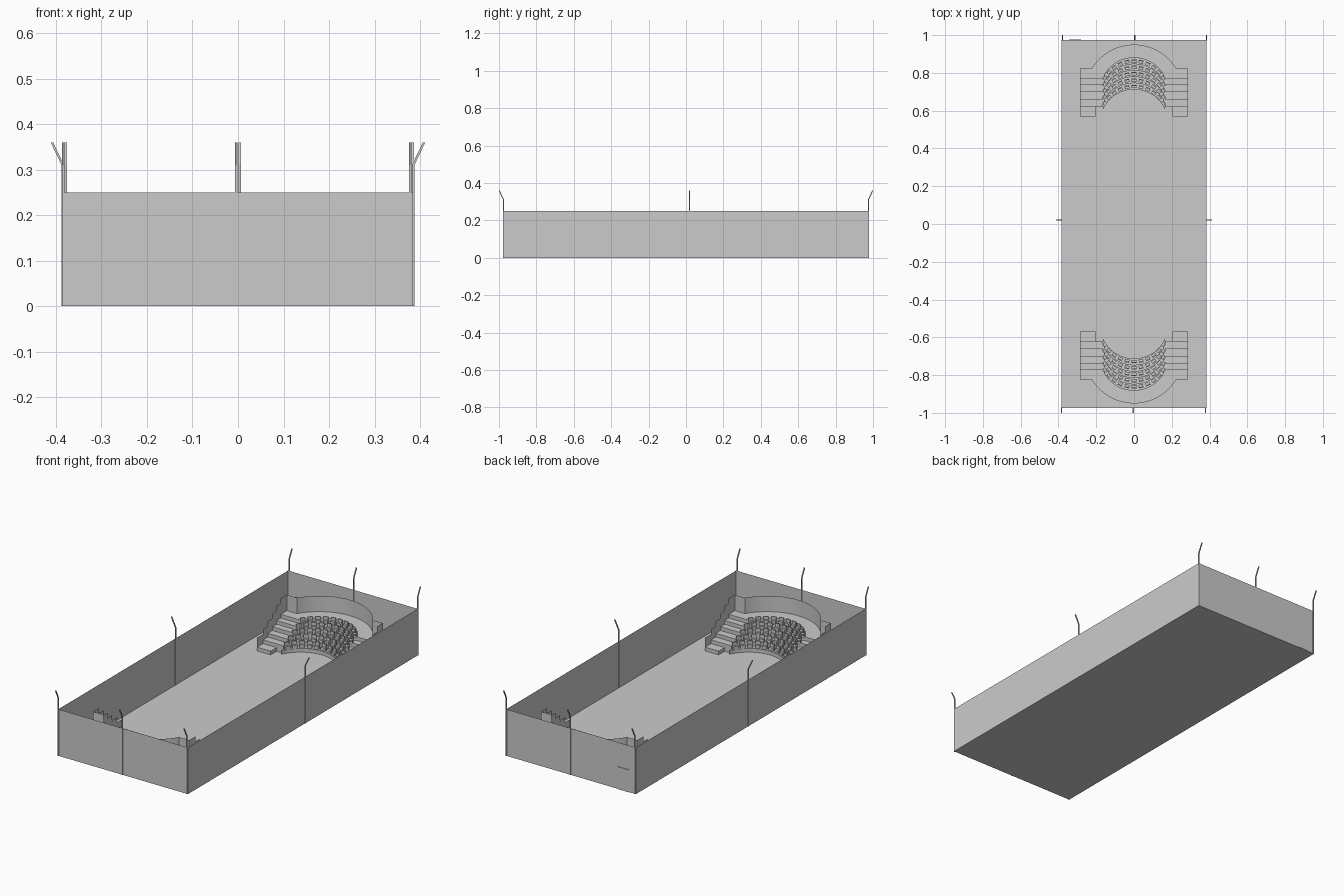
import bpy, bmesh
from math import sin, cos, asin, pi
from mathutils import Matrix, Vector

if "Cube" in bpy.data.objects:
    bpy.data.objects.remove(bpy.data.objects["Cube"])

HX, HY = 0.385, 0.975          # arena half sizes
R, HALF = 0.181, 0.165         # seating curve radius and half width
ANG = asin(HALF / R)
APEX = [0.712 + 0.0336 * i for i in range(6)]       # back-most point of each row
STEP_Y = [0.57, 0.62, 0.66, 0.70, 0.735, 0.77, 0.822]
RISE = 0.02


def make(name, bm, mirror=(False, False)):
    bmesh.ops.remove_doubles(bm, verts=bm.verts, dist=1e-5)
    bmesh.ops.recalc_face_normals(bm, faces=bm.faces)
    me = bpy.data.meshes.new(name)
    bm.to_mesh(me)
    bm.free()
    ob = bpy.data.objects.new(name, me)
    bpy.context.collection.objects.link(ob)
    if any(mirror):
        m = ob.modifiers.new("mirror", "MIRROR")
        m.use_axis = (mirror[0], mirror[1], False)
        m.use_mirror_merge = False
    return ob


def face(bm, pts):
    return bm.faces.new([bm.verts.new(p) for p in pts])


def box(bm, x0, x1, y0, y1, z0, z1):
    mat = Matrix.Translation(((x0 + x1) / 2, (y0 + y1) / 2, (z0 + z1) / 2))
    bmesh.ops.create_cube(bm, size=1, matrix=mat @ Matrix.Diagonal((x1 - x0, y1 - y0, z1 - z0, 1)))


def prism_x(bm, profile, x0, x1, mat=Matrix()):
    """Extrude a (y, z) profile along x, then place it."""
    f = face(bm, [mat @ Vector((x0, y, z)) for y, z in profile])
    ext = bmesh.ops.extrude_face_region(bm, geom=[f], use_keep_orig=True)
    verts = [g for g in ext["geom"] if isinstance(g, bmesh.types.BMVert)]
    bmesh.ops.translate(bm, verts=verts, vec=mat.to_3x3() @ Vector((x1 - x0, 0, 0)))


def arc(apex, r, ang, n):
    """Points of an arc from -x to +x whose furthest point is at y = apex."""
    return [(r * sin(t), apex - r + r * cos(t))
            for t in (-ang + 2 * ang * i / n for i in range(n + 1))]


# Open-topped arena shell
bm = bmesh.new()
c = [(-HX, -HY), (HX, -HY), (HX, HY), (-HX, HY)]
face(bm, [(x, y, 0) for x, y in c])
for a, b in zip(c, c[1:] + c[:1]):
    face(bm, [(*a, 0), (*b, 0), (*b, 0.25), (*a, 0.25)])
make("arena_floor_and_walls", bm)


# Fence posts with outward-leaning tips
def post(x, y, dx, dy):
    bm = bmesh.new()
    w = 0.0027
    rings = []
    for z, o in ((0, 0), (0.31, 0), (0.36, 0.024)):
        rings.append([bm.verts.new((x + dx * o + a * w, y + dy * o + b * w, z))
                      for a, b in ((-1, -1), (1, -1), (1, 1), (-1, 1))])
    for lo, hi in zip(rings, rings[1:]):
        for i in range(4):
            j = (i + 1) % 4
            bm.faces.new((lo[i], lo[j], hi[j], hi[i]))
    bm.faces.new(rings[0])
    bm.faces.new(rings[-1])
    make("fence_post", bm)


for s in (-1, 1):
    for x in (-0.384, -0.004, 0.379):
        post(-s * x, s * HY, 0, s)
    post(s * HX, 0.02, s, 0)

# Entrance door in the back wall
bm = bmesh.new()
box(bm, -0.345, -0.28, HY - 0.003, HY + 0.003, 0, 0.12)
make("entrance_door", bm)

# Curved seating terraces (a stepped profile swept along the arc)
bm = bmesh.new()
prof = []
for i, a in enumerate(APEX):
    prof += [(a, i * RISE), (a, (i + 1) * RISE)]
for (a0, z0), (a1, z1) in zip(prof, prof[1:]):
    p, q = arc(a0, R, ANG, 24), arc(a1, R, ANG, 24)
    for k in range(24):
        face(bm, [(*p[k], z0), (*p[k + 1], z0), (*q[k + 1], z1), (*q[k], z1)])
make("seating_terraces", bm, (False, True))

# Top walkway behind the last row
OUT_R = 0.26
outer = arc(0.95, OUT_R, asin(0.225 / OUT_R), 32)
bm = bmesh.new()
inner = arc(APEX[-1], R, ANG, 24)
face(bm, [(x, y, 0.12) for x, y in inner + [(HALF, 0.815)] +
          outer[::-1] + [(-HALF, 0.815)]])
make("top_walkway", bm, (False, True))

# Side staircases, first step narrower
bm = bmesh.new()
box(bm, 0.205, 0.285, STEP_Y[0], STEP_Y[1], 0, RISE)
prof = [(STEP_Y[-1], 0), (STEP_Y[1], 0)]
for i in range(1, 6):
    prof += [(STEP_Y[i], (i + 1) * RISE), (STEP_Y[i + 1], (i + 1) * RISE)]
prism_x(bm, prof, HALF, 0.285)
make("side_stairs", bm, (True, True))

# Stepped parapet beside each staircase
bm = bmesh.new()
prof = [(STEP_Y[-1], 0), (STEP_Y[0], 0)]
for i in range(6):
    z = 0.07 + 0.027 * i
    prof += [(STEP_Y[i], z), (STEP_Y[i + 1], z)]
face(bm, [(0.2855, y, z) for y, z in prof])
make("stair_parapet", bm, (True, True))

# Curved rear wall with its straight shoulders
bm = bmesh.new()
line = [(-0.2855, STEP_Y[-1])] + outer + [(0.2855, STEP_Y[-1])]
for a, b in zip(line, line[1:]):
    face(bm, [(*a, 0), (*b, 0), (*b, 0.205), (*a, 0.205)])
make("rear_curved_wall", bm, (False, True))

# Rows of seats facing the field
bm = bmesh.new()
seat = [(-0.009, 0), (0.009, 0), (0.009, 0.033), (0.003, 0.033), (0.003, 0.016), (-0.009, 0.016)]
for i in range(5):
    n = 11
    for k in range(n):
        t = (k / (n - 1) - 0.5) * 2 * ANG * 0.9
        cy = APEX[i] + 0.016 - R
        mat = (Matrix.Translation((R * sin(t), cy + R * cos(t), (i + 1) * RISE))
               @ Matrix.Rotation(-t, 4, "Z"))
        prism_x(bm, seat, -0.012, 0.012, mat)
make("spectator_seats", bm, (False, True))
